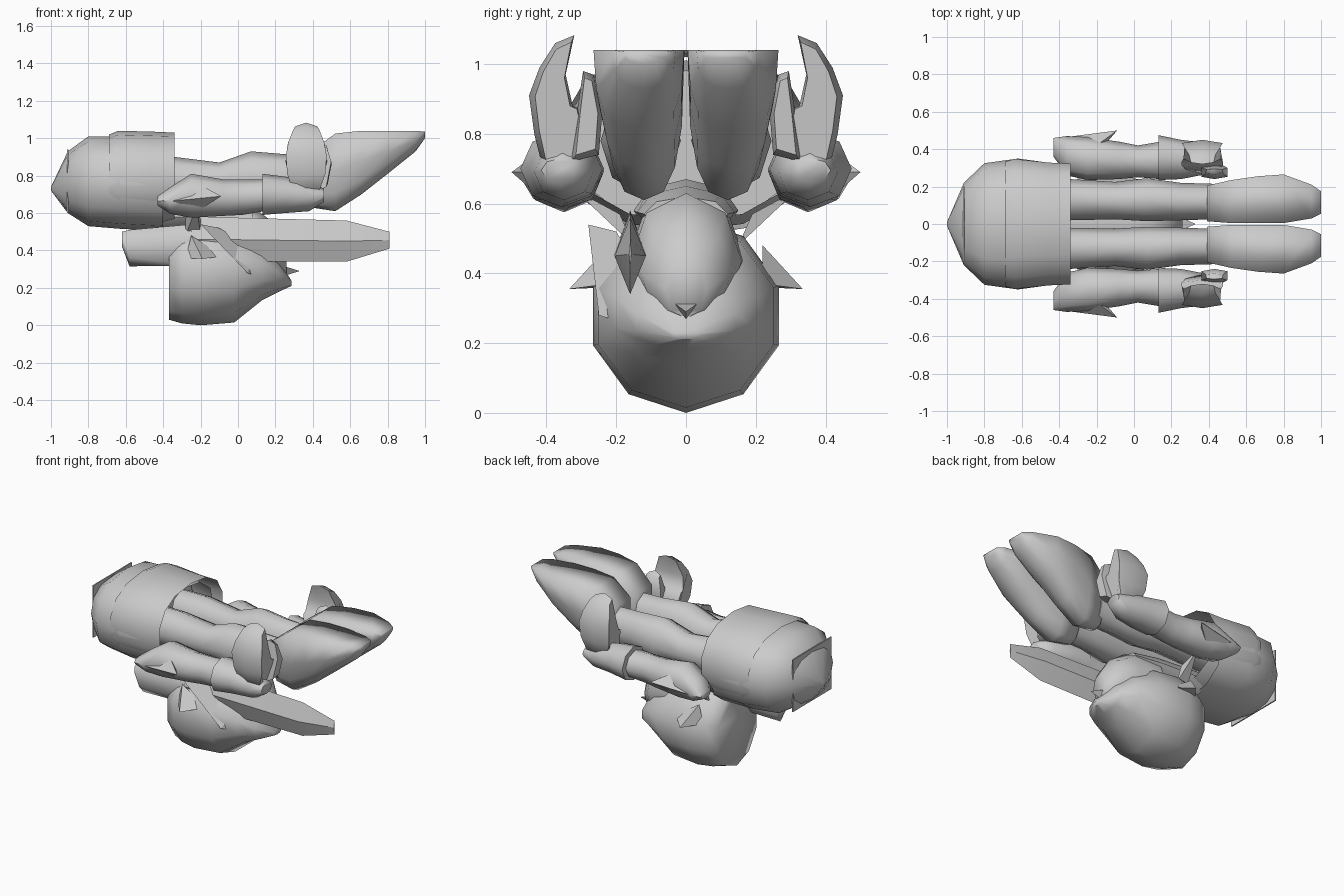
import bpy, bmesh, math

if "Cube" in bpy.data.objects:
    bpy.data.objects.remove(bpy.data.objects["Cube"])

grey = bpy.data.materials.new("plain grey")
grey.diffuse_color = (0.6, 0.6, 0.6, 1)
grey.use_nodes = True
grey.node_tree.nodes["Principled BSDF"].inputs["Base Color"].default_value = grey.diffuse_color


def finish(name, bm, angle=40):
    bmesh.ops.recalc_face_normals(bm, faces=bm.faces)
    me = bpy.data.meshes.new(name)
    bm.to_mesh(me)
    bm.free()
    me.materials.append(grey)
    ob = bpy.data.objects.new(name, me)
    bpy.context.collection.objects.link(ob)
    bpy.ops.object.select_all(action='DESELECT')
    ob.select_set(True)
    bpy.context.view_layer.objects.active = ob
    bpy.ops.object.shade_smooth_by_angle(angle=math.radians(angle))
    return ob


def skin(bm, loops, caps=(True, True)):
    for a, b in zip(loops, loops[1:]):
        for i in range(len(a)):
            j = (i + 1) % len(a)
            bm.faces.new((a[i], a[j], b[j], b[i]))
    if caps[0]:
        bm.faces.new(loops[0])
    if caps[1]:
        bm.faces.new(loops[-1])


def loft(name, rings, n=8, side=1, half=False, caps=(True, True), power=1.0, angle=65):
    """Rings along x: (x, y centre, z low, z high, y half width)."""
    bm = bmesh.new()
    loops = []
    for x, yc, z0, z1, ry in rings:
        loop = []
        for i in range(n):
            a = math.pi + math.pi * i / (n - 1) if half else 2 * math.pi * i / n - math.pi / 2
            c, s = math.cos(a), math.sin(a)
            c = math.copysign(abs(c) ** power, c)
            s = math.copysign(abs(s) ** power, s)
            z = z1 + (z1 - z0) * s if half else (z0 + z1) / 2 + (z1 - z0) / 2 * s
            loop.append(bm.verts.new((x, side * (yc + ry * c), z)))
        loops.append(loop)
    skin(bm, loops, caps)
    return finish(name, bm, angle)


def slab(name, yz, x0, x1, side=1, inset=0.0, taper=0.0):
    """Outline in y, z swept along x; inset shrinks the ends, taper rounds it off in z."""
    bm = bmesh.new()
    zs = [p[1] for p in yz]
    cy = sum(p[0] for p in yz) / len(yz)
    cz, h, cx = (min(zs) + max(zs)) / 2, (max(zs) - min(zs)) / 2, (x0 + x1) / 2
    loops = []
    for x, k in ((x0, 1 - inset), (cx, 1), (x1, 1 - inset)):
        loops.append([bm.verts.new((cx + (x - cx) * (1 - taper * ((z - cz) / h) ** 2), side * (cy + (y - cy) * k),
                                    cz + (z - cz) * (1 - (1 - k) * 0.5))) for y, z in yz])
    skin(bm, loops)
    return finish(name, bm, 65)


def spike(name, base, tip, side=1):
    bm = bmesh.new()
    b = [bm.verts.new((x, side * y, z)) for x, y, z in base]
    t = bm.verts.new((tip[0], side * tip[1], tip[2]))
    bm.faces.new(b)
    for i in range(len(b)):
        bm.faces.new((b[i], b[(i + 1) % len(b)], t))
    return finish(name, bm, 20)


# Domed torso: closed dome plus open outer shell
loft("torso_dome", [(-1.0, 0, .72, .74, .01), (-.91, 0, .60, .93, .22), (-.80, 0, .53, 1.01, .325),
                    (-.62, 0, .515, 1.01, .35), (-.40, 0, .505, .98, .32)],
     n=12, power=.82, caps=(True, False))
loft("torso_shell", [(-.69, 0, .55, 1.02, .34), (-.64, 0, .53, 1.04, .355),
                     (-.45, 0, .52, 1.035, .335), (-.34, 0, .55, 1.03, .33)],
     n=14, caps=(False, False), power=.85)
loft("torso_inner_wall", [(-.56, 0, .53, 1.0, .33), (-.55, 0, .53, 1.0, .33)], n=12)
slab("torso_end_plate", [(-.20, .60), (.20, .60), (.20, .94), (-.20, .94)], -.915, -.907)

# Underbelly joining the torso and the head
loft("neck_block", [(-.42, 0, .49, .67, .15), (-.1, 0, .50, .65, .14), (.08, 0, .52, .62, .12)])

for s, tag in ((1, "left"), (-1, "right")):
    # Leg and flared foot
    loft("leg_" + tag, [(-.50, .13, .65, .90, .11), (-.34, .13, .65, .90, .11), (-.10, .125, .66, .87, .10),
                        (.07, .13, .63, .93, .115), (.25, .12, .65, .915, .10), (.42, .12, .65, .91, .095)],
         side=s)
    loft("foot_" + tag, [(.39, .11, .63, .93, .095), (.52, .12, .61, 1.025, .115), (.66, .13, .70, 1.04, .125),
                         (.80, .135, .81, 1.04, .13), (.95, .12, .93, 1.04, .09), (1.0, .115, 1.0, 1.035, .06)],
         n=9, side=s, half=True, power=.75, angle=110)
    # Upper arm with shoulder point
    loft("upper_arm_" + tag, [(-.43, .41, .64, .69, .05), (-.36, .365, .595, .74, .105), (-.25, .35, .575, .81, .115),
                              (-.08, .34, .585, .78, .10), (.02, .335, .59, .78, .085), (.14, .34, .61, .78, .10)],
         side=s)
    spike("shoulder_point_" + tag, [(-.40, .46, .66), (-.20, .42, .75), (-.15, .43, .69), (-.20, .42, .62)],
          (-.09, .50, .69), s)
    # Forearm cuff and curled hand
    loft("forearm_" + tag, [(.13, .355, .59, .81, .12), (.25, .345, .60, .795, .105),
                            (.38, .35, .61, .77, .085), (.46, .36, .66, .73, .055)], side=s)
    slab("hand_" + tag, [(.27, .74), (.34, .68), (.41, .70), (.435, .80), (.45, .91), (.42, .99), (.375, 1.06),
                         (.32, 1.083), (.345, .97), (.325, .88), (.30, .87)], .255, .475, s, .2, .45)
    slab("thumb_" + tag, [(.25, .74), (.33, .72), (.31, .88), (.295, .98), (.265, .97), (.24, .86)],
         .36, .50, s, .3, .4)
    # Ear spike on the head and strut to the arm
    spike("ear_spike_" + tag, [(-.25, .22, .48), (-.08, .22, .37), (-.28, .22, .36)], (-.19, .335, .355), s)
    spike("strut_" + tag, [(-.28, .15, .48), (-.20, .15, .48), (-.20, .19, .57), (-.28, .19, .57)],
          (-.22, .32, .64), s)

# Head: helmet, face and side fringe
loft("head_helmet", [(-.37, 0, .03, .52, .21), (-.30, 0, .01, .55, .255), (-.20, 0, 0, .56, .28),
                     (-.02, 0, .015, .54, .265), (.13, 0, .135, .44, .215), (.22, 0, .18, .34, .15),
                     (.285, 0, .21, .24, .04)], n=10)
loft("head_face", [(-.10, 0, .25, .63, .17), (.08, 0, .24, .63, .16), (.19, 0, .25, .55, .13),
                   (.26, 0, .27, .44, .06)])
spike("head_fringe", [(-.2, -.28, .54), (-.1, -.20, .52), (.10, -.13, .40), (.05, -.25, .28)],
      (.22, -.03, .21))
spike("face_crest", [(.17, -.07, .34), (.17, .07, .34), (.20, 0, .25)], (.33, .0, .29))

# Blade with grip beside the head
loft("blade", [(-.25, -.16, .34, .58, .045), (.0, -.16, .34, .575, .045), (.58, -.16, .34, .56, .045),
               (.81, -.16, .41, .50, .003)], n=4, angle=25)
loft("blade_grip", [(-.62, -.15, .42, .50, .04), (-.58, -.15, .315, .51, .05), (-.25, -.15, .32, .54, .05)], n=6)
